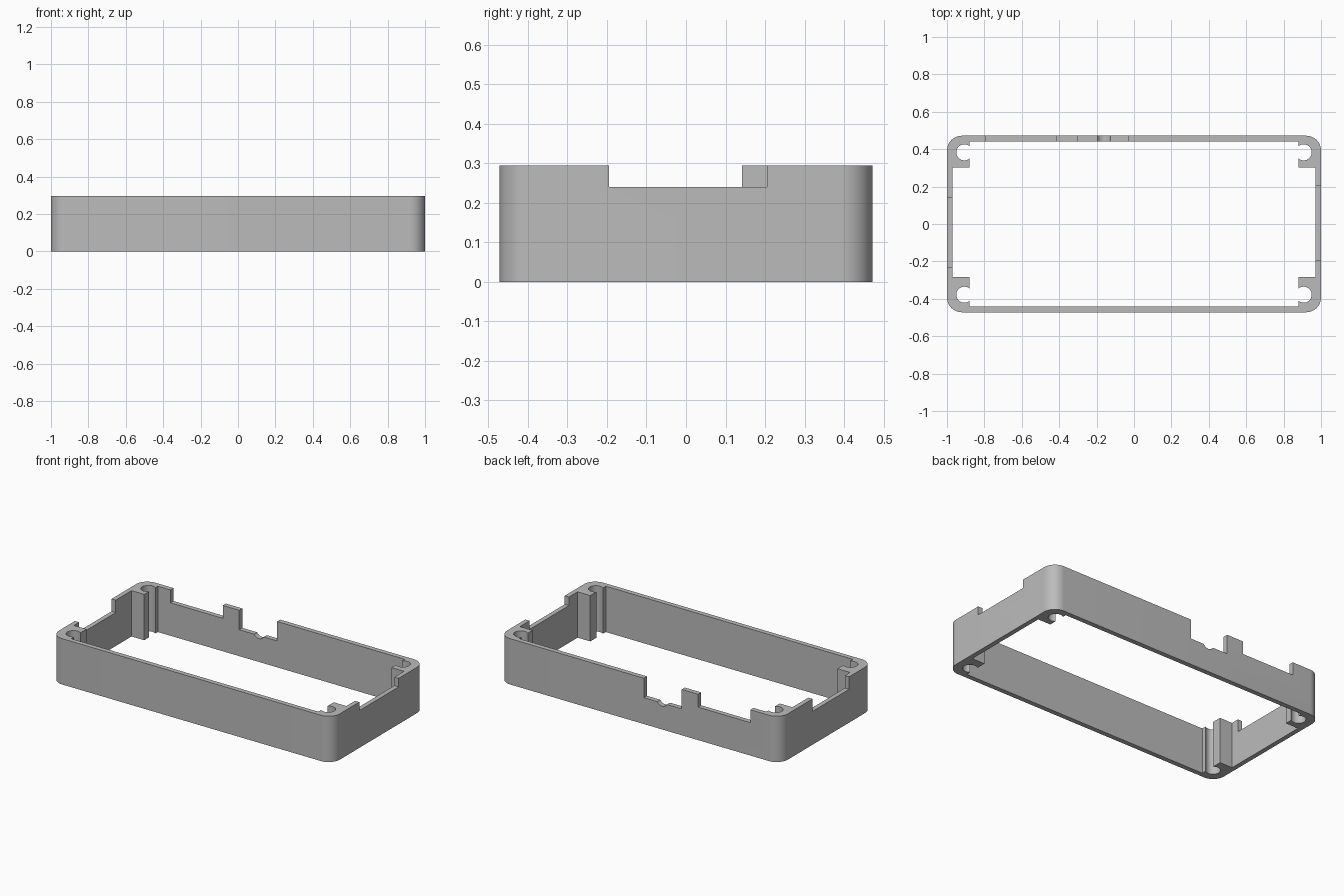
import bpy, bmesh
from math import sin, cos, pi, sqrt, atan2
from mathutils import Vector

if "Cube" in bpy.data.objects:
    bpy.data.objects.remove(bpy.data.objects["Cube"])

HALF_X, HALF_Y, HEIGHT = 1.0, 0.472, 0.295
IN_X, IN_Y = 0.97, 0.441
CORNER = 0.08
POST_X = 0.88

grey = bpy.data.materials.new("plain grey")
grey.use_nodes = True
colour = (0.5, 0.5, 0.5, 1)
grey.diffuse_color = colour
grey.node_tree.nodes["Principled BSDF"].inputs["Base Color"].default_value = colour


def arc(cx, cy, r, a0, a1, n):
    steps = [a0 + (a1 - a0) * i / n for i in range(n + 1)]
    return [(cx + r * cos(a), cy + r * sin(a)) for a in steps]


def prism(name, points, extrude):
    """Closed solid from a loop of 3D points pushed along a vector."""
    bm = bmesh.new()
    face = bm.faces.new([bm.verts.new(p) for p in points])
    top = bmesh.ops.extrude_face_region(bm, geom=[face], use_keep_orig=True)["geom"]
    moved = [v for v in top if isinstance(v, bmesh.types.BMVert)]
    bmesh.ops.translate(bm, verts=moved, vec=Vector(extrude))
    bmesh.ops.recalc_face_normals(bm, faces=bm.faces[:])
    mesh = bpy.data.meshes.new(name)
    bm.to_mesh(mesh)
    bm.free()
    mesh.materials.append(grey)
    obj = bpy.data.objects.new(name, mesh)
    bpy.context.collection.objects.link(obj)
    return obj


def cut(target, cutter):
    cutter.hide_render = True
    mod = target.modifiers.new("cut", "BOOLEAN")
    mod.operation, mod.solver, mod.object = "DIFFERENCE", "EXACT", cutter
    bpy.context.view_layer.objects.active = target
    bpy.ops.object.modifier_apply(modifier=mod.name)
    bpy.data.objects.remove(cutter)


# Rounded outer block
outline = []
for i, (sx, sy) in enumerate([(1, 1), (-1, 1), (-1, -1), (1, -1)]):
    outline += arc(sx * (HALF_X - CORNER), sy * (HALF_Y - CORNER), CORNER,
                   i * pi / 2, (i + 1) * pi / 2, 14)
frame = prism("case_frame", [(x, y, 0) for x, y in outline], (0, 0, HEIGHT))


# Opening through the middle, leaving a slotted screw post in each corner
def post_profile(sx, sy):
    edge, centre = (0.303, 0.383) if sy > 0 else (0.283, 0.378)
    hole_x, r = 0.907, 0.043
    dx = POST_X - hole_x
    a = atan2(sqrt(r * r - dx * dx), dx)
    pts = [(IN_X, edge), (POST_X, edge)]
    pts += arc(hole_x, centre, r, -a, a, 24)
    pts += [(POST_X, IN_Y)]
    return [(sx * x, sy * y) for x, y in pts]


opening = (post_profile(1, 1) + post_profile(-1, 1)[::-1]
           + post_profile(-1, -1) + post_profile(1, -1)[::-1])
cut(frame, prism("opening_cutter", [(x, y, -0.1) for x, y in opening],
                 (0, 0, HEIGHT + 0.2)))


# Notches in the back wall: a wide one, and a deeper one with a round dip
def back_notch(profile):
    cut(frame, prism("back_notch_cutter", [(x, 0.42, z) for x, z in profile], (0, 0.1, 0)))


TOP = HEIGHT + 0.1
back_notch([(-0.79, TOP), (-0.79, 0.212), (-0.417, 0.212), (-0.417, TOP)])
dip = arc(-0.16, 0.19, 0.04, pi * 1.17, pi * 1.83, 10)
back_notch([(-0.30, TOP), (-0.30, 0.17)] + dip + [(-0.03, 0.17), (-0.03, TOP)])


# Notches in the side walls
def side_notch(x, y0, y1, z):
    loop = [(x, y0, z), (x, y1, z), (x, y1, TOP), (x, y0, TOP)]
    cut(frame, prism("side_notch_cutter", loop, (0.1, 0, 0)))


side_notch(0.95, -0.195, 0.205, 0.24)
side_notch(-1.05, -0.23, 0.142, 0.215)

# Smooth rounded corners, keep hard edges
bpy.ops.object.select_all(action="DESELECT")
frame.select_set(True)
bpy.context.view_layer.objects.active = frame
bpy.ops.object.shade_smooth_by_angle(angle=pi / 7)
